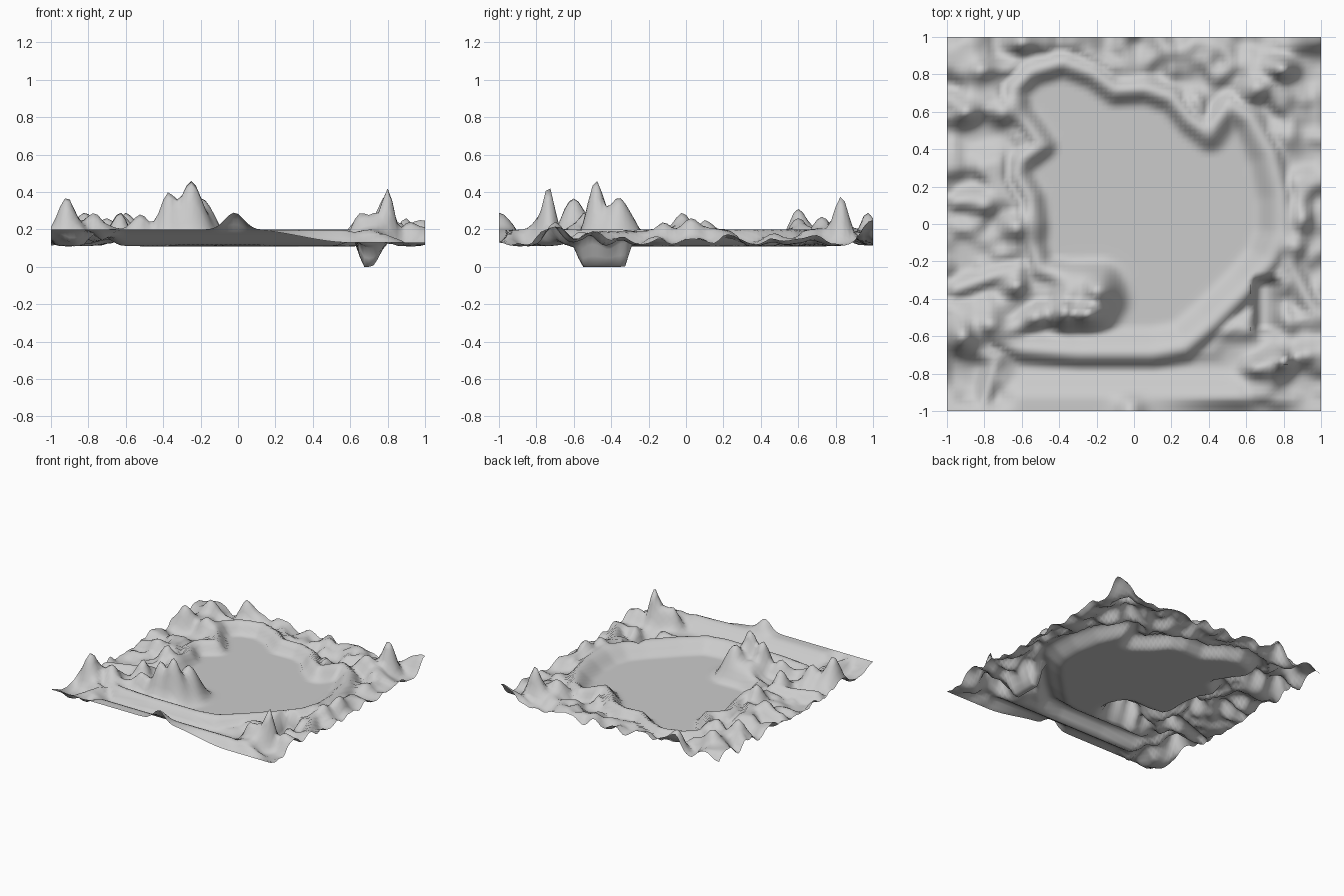
import bpy, bmesh, math
from mathutils import Vector, noise

LOW, RISE, N = 0.11, 0.09, 80

# crest of the raised rim around the lake
CREST = [Vector(p) for p in [
    (-.53, 0), (-.55, .14), (-.62, .26), (-.60, .34), (-.49, .42), (-.55, .51), (-.62, .60),
    (-.64, .72), (-.55, .81), (-.38, .86), (-.22, .80), (-.10, .71), (.06, .72), (.20, .67),
    (.30, .55), (.40, .48), (.45, .55), (.51, .63), (.62, .56), (.73, .37), (.785, .15),
    (.785, -.05), (.73, -.20), (.62, -.33), (.42, -.53), (.27, -.66), (.10, -.69), (-.30, -.69),
    (-.60, -.665), (-.72, -.62), (-.62, -.55), (-.50, -.46), (-.38, -.50), (-.20, -.48),
    (-.15, -.40), (-.18, -.29), (-.35, -.28), (-.50, -.24), (-.54, -.10)]]

# hills: x, y, top height, radius x, radius y
HILLS = [
    (-.25, -.48, .46, .08, .06), (-.37, -.47, .40, .06, .07), (-.20, -.36, .37, .09, .08),
    (-.33, -.36, .27, .10, .08),
    (.80, -.735, .43, .05, .05), (.66, -.77, .29, .07, .05), (.74, -.75, .29, .06, .06),
    (.92, -.70, .24, .08, .06),
    (-.915, -.60, .37, .065, .08), (-.77, -.54, .29, .08, .07), (-.63, -.33, .29, .06, .06),
    (-.63, -.02, .29, .07, .07), (-.80, .10, .25, .08, .06), (-.52, -.50, .28, .06, .05),
    (-.90, .60, .31, .07, .06), (-.70, .60, .26, .07, .07), (-.82, .82, .29, .07, .06),
    (-.60, .97, .29, .07, .06), (.79, .83, .38, .07, .06), (.66, .73, .27, .07, .06),
    (.98, 1.0, .25, .10, .08), (.90, .03, .26, .06, .08), (.86, -.12, .24, .07, .07)]

# secondary ridges branching off the rim: x1, y1, x2, y2
SPURS = [(.65, -.31, .86, 0), (.82, -.2, .98, -.5), (.52, .63, .72, .74), (-.62, .6, -.98, .66),
         (-.55, .81, -.82, .84), (-.58, .18, -.95, .12), (-.52, -.2, -.95, -.35),
         (-.7, -.6, -.8, -.95)]

# hollows: x, y, radius x, radius y
HOLLOWS = [(-.85, .48, .13, .06), (.95, .78, .09, .06), (.96, .35, .08, .09),
           (.86, -.42, .05, .08), (-.95, -.80, .06, .08), (-.92, -.12, .07, .07)]


def smooth(t):
    t = min(1, max(0, t))
    return t * t * (3 - 2 * t)


def segment_distance(p, a, b):
    ab = b - a
    t = min(1, max(0, (p - a).dot(ab) / ab.length_squared))
    return (p - a - ab * t).length


def crest_distance(p):
    """Signed distance to the rim crest, negative over the lake."""
    best, inside = 9.0, False
    for a, b in zip(CREST, CREST[1:] + CREST[:1]):
        best = min(best, segment_distance(p, a, b))
        if (a.y > p.y) != (b.y > p.y) and p.x < a.x + (p.y - a.y) / (b.y - a.y) * (b.x - a.x):
            inside = not inside
    return -best if inside else best


def bell(x, y, cx, cy, rx, ry):
    return math.exp(-math.hypot((x - cx) / rx, (y - cy) / ry) ** 2)


def height(x, y):
    p = Vector((x, y))
    d = crest_distance(p)
    # rim: wide inner bank to the south and east, tighter to the north and west
    bank = .09 + .06 * smooth((x - y + .3) / .8)
    rim = smooth(1 + d / bank) if d < 0 else 1 - smooth((d - .01) / .09)
    z = LOW + RISE * rim
    if d > 0:
        # rolling country behind the rim
        roll = noise.noise(Vector((x * 5, y * 5, 3.1))) + .35 * noise.noise(Vector((x * 11, y * 11, 7)))
        level = smooth(.5 + 1.0 * roll)
        for h in HOLLOWS:
            level *= 1 - bell(x, y, *h)
        # southern strip climbs evenly to the front edge
        south = smooth((-.68 - y) / .06) * smooth((x + .8) / .2) * smooth((.75 - x) / .2)
        level += (smooth((-.76 - y) / .18) - level) * south
        for x1, y1, x2, y2 in SPURS:
            s = segment_distance(p, Vector((x1, y1)), Vector((x2, y2)))
            level = max(level, .9 * (1 - smooth(s / .09)))
        z = max(z, LOW + RISE * level * smooth((d - .02) / .08))
    for cx, cy, top, rx, ry in HILLS:
        z += max(0, top - z) * bell(x, y, cx, cy, rx, ry)
    # front edge: a knoll near the middle, falling away to the right
    if y < -.9:
        edge = .20 - .07 * smooth((x - .05) / .55)
        z += (edge - z) * smooth((-.93 - y) / .07)
        z += .09 * math.exp(-((x + .02) / .07) ** 2) * smooth((-.88 - y) / .12)
    # deep narrow gully outside the rim
    gx = smooth((x - .62) / .05) * smooth((.82 - x) / .11)
    gy = smooth((.17 - abs(y + .44)) / .06)
    return z * (1 - gx * gy)


# terrain sheet
bm = bmesh.new()
bmesh.ops.create_grid(bm, x_segments=N, y_segments=N, size=1)
for v in bm.verts:
    v.co.z = max(0, height(v.co.x, v.co.y))
for f in bm.faces:
    f.smooth = True
mesh = bpy.data.meshes.new("terrain")
bm.to_mesh(mesh)
bm.free()
terrain = bpy.data.objects.new("terrain", mesh)
bpy.context.collection.objects.link(terrain)
